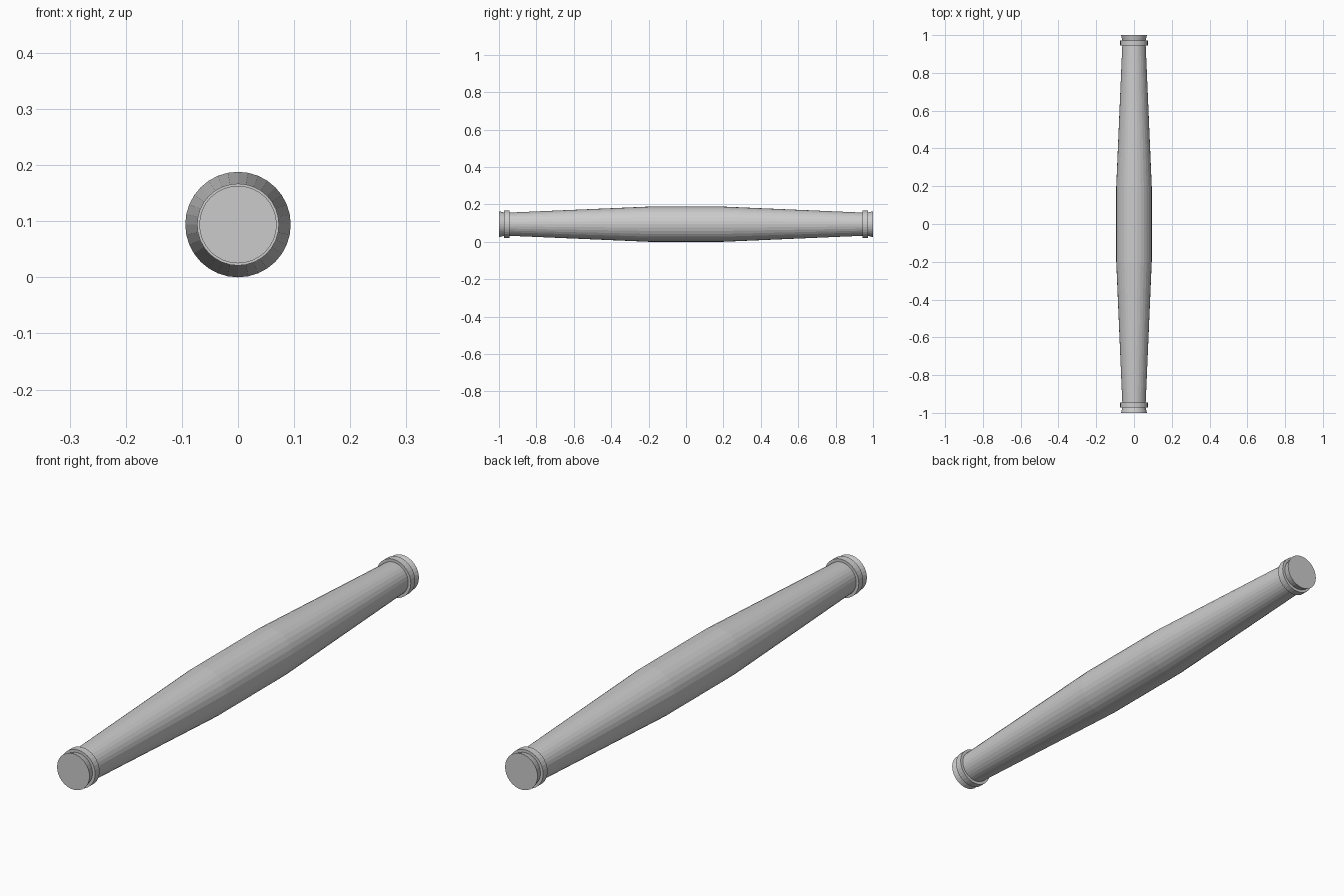
import bpy, bmesh, math

if "Cube" in bpy.data.objects:
    bpy.data.objects.remove(bpy.data.objects["Cube"])

SIDES = 32
CENTRE_Z = 0.094


def lathe(name, profile, closed=False):
    """Spin (y, radius) points around the long y axis."""
    bm = bmesh.new()
    rings = []
    for y, r in profile:
        rings.append([bm.verts.new((r * math.cos(2 * math.pi * i / SIDES), y,
                                    CENTRE_Z + r * math.sin(2 * math.pi * i / SIDES)))
                      for i in range(SIDES)])
    pairs = list(zip(rings, rings[1:]))
    if closed:
        pairs.append((rings[-1], rings[0]))
    for a, b in pairs:
        for i in range(SIDES):
            j = (i + 1) % SIDES
            bm.faces.new((a[i], a[j], b[j], b[i]))
    if not closed:
        bm.faces.new(rings[0])
        bm.faces.new(rings[-1])
    bmesh.ops.recalc_face_normals(bm, faces=bm.faces)
    mesh = bpy.data.meshes.new(name)
    bm.to_mesh(mesh)
    bm.free()
    obj = bpy.data.objects.new(name, mesh)
    bpy.context.collection.objects.link(obj)
    return obj


# Tapered shaft with slightly flared ends
half = [(0.2, 0.094), (0.945, 0.062), (0.972, 0.062), (1.0, 0.069)]
lathe("shaft", [(-y, r) for y, r in reversed(half)] + half)

# Raised collar near each end
for side, s in (("front", -1), ("back", 1)):
    lathe(side + "_collar",
          [(s * 0.945, 0.06), (s * 0.945, 0.073), (s * 0.972, 0.073), (s * 0.972, 0.06)],
          closed=True)
